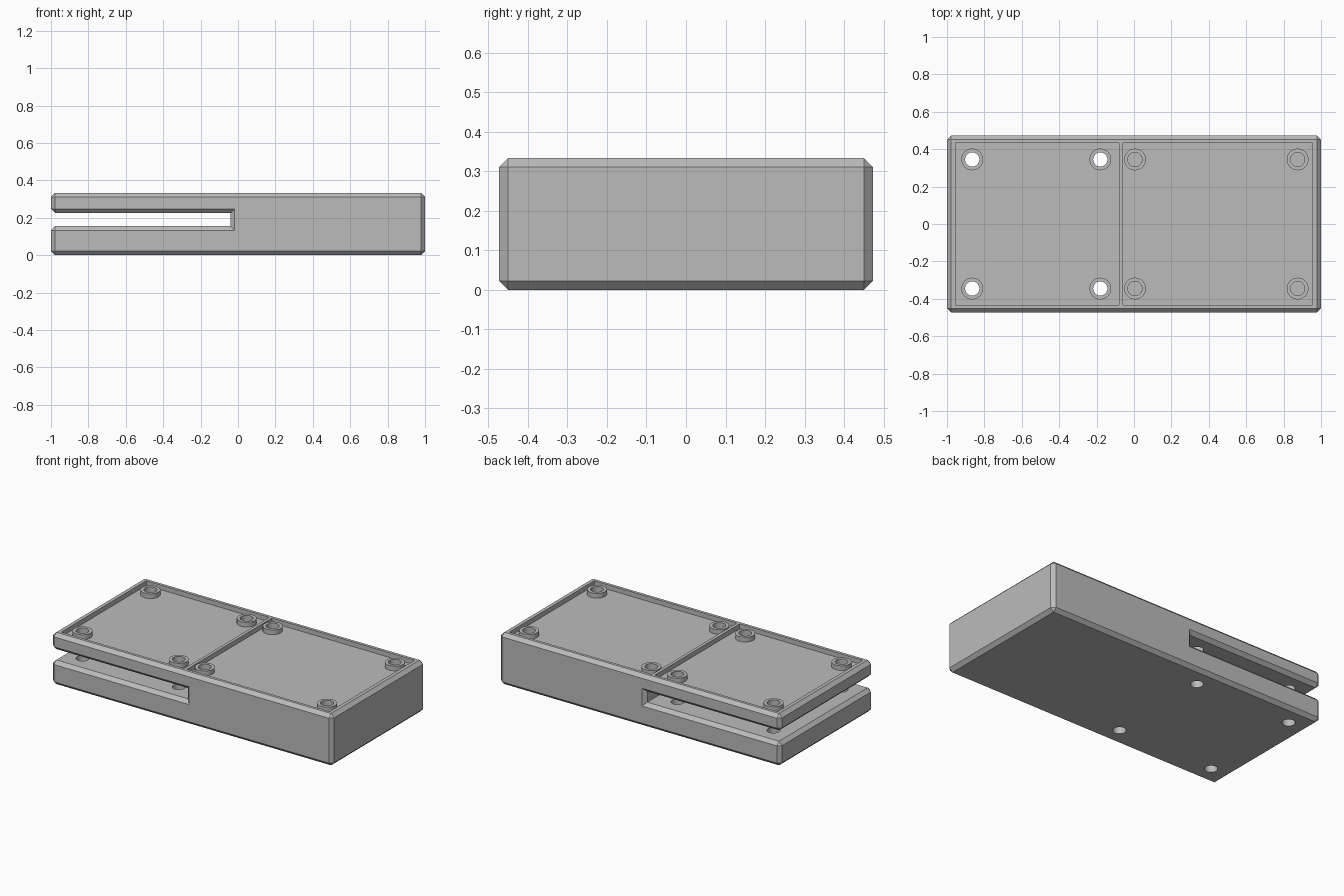
import bpy, bmesh, math
from mathutils import Matrix

if "Cube" in bpy.data.objects:
    bpy.data.objects.remove(bpy.data.objects["Cube"])

HALF_Y, TOP, CHAMFER = 0.4725, 0.333, 0.022
RECESS = 0.03
FLOOR = TOP - RECESS
HOLE_R, BOSS_R, SIDES = 0.038, 0.058, 40

grey = bpy.data.materials.new("plain grey")
grey.use_nodes = True
grey.diffuse_color = (0.5, 0.5, 0.5, 1)
grey.node_tree.nodes["Principled BSDF"].inputs["Base Color"].default_value = (0.5, 0.5, 0.5, 1)


def add_object(name, bm):
    bmesh.ops.recalc_face_normals(bm, faces=bm.faces)
    mesh = bpy.data.meshes.new(name)
    bm.to_mesh(mesh)
    bm.free()
    mesh.materials.append(grey)
    obj = bpy.data.objects.new(name, mesh)
    bpy.context.collection.objects.link(obj)
    return obj


def box(name, x0, x1, half_y, z0, z1):
    bm = bmesh.new()
    place = Matrix.Translation(((x0 + x1) / 2, 0, (z0 + z1) / 2))
    size = Matrix.Diagonal((x1 - x0, 2 * half_y, z1 - z0, 1))
    bmesh.ops.create_cube(bm, size=1, matrix=place @ size)
    return add_object(name, bm)


def cylinder(name, x, y, z0, z1, radius):
    bm = bmesh.new()
    bmesh.ops.create_cone(bm, cap_ends=True, segments=SIDES, radius1=radius, radius2=radius,
                          depth=z1 - z0, matrix=Matrix.Translation((x, y, (z0 + z1) / 2)))
    return add_object(name, bm)


def ring(name, x, y, z0, z1):
    # Tube with a flat top, open below where it meets the floor
    bm = bmesh.new()
    loops = []
    for r, z in ((BOSS_R, z0), (BOSS_R, z1), (HOLE_R, z1), (HOLE_R, z0)):
        angles = [2 * math.pi * i / SIDES for i in range(SIDES)]
        loops.append([bm.verts.new((x + r * math.cos(a), y + r * math.sin(a), z)) for a in angles])
    for k in range(4):
        a, b = loops[k], loops[(k + 1) % 4]
        for i in range(SIDES):
            j = (i + 1) % SIDES
            bm.faces.new((a[i], a[j], b[j], b[i]))
    return add_object(name, bm)


def cut(target, cutter):
    mod = target.modifiers.new("cut", 'BOOLEAN')
    mod.operation, mod.solver, mod.object = 'DIFFERENCE', 'EXACT', cutter
    bpy.context.view_layer.update()
    graph = bpy.context.evaluated_depsgraph_get()
    mesh = bpy.data.meshes.new_from_object(target.evaluated_get(graph))
    target.modifiers.clear()
    target.data = mesh
    bpy.data.objects.remove(cutter)


# Body: slotted side profile pulled across the width, chamfered on its outer edges
SLOT_END, SLOT_LOW, SLOT_HIGH = -0.04, 0.155, 0.225
profile = [(-1, 0), (1, 0), (1, TOP), (-1, TOP), (-1, SLOT_HIGH),
           (SLOT_END, SLOT_HIGH), (SLOT_END, SLOT_LOW), (-1, SLOT_LOW)]
bm = bmesh.new()
side = bm.faces.new([bm.verts.new((x, -HALF_Y, z)) for x, z in profile])
pulled = bmesh.ops.extrude_face_region(bm, geom=[side])
bmesh.ops.translate(bm, vec=(0, 2 * HALF_Y, 0),
                    verts=[v for v in pulled["geom"] if isinstance(v, bmesh.types.BMVert)])
bmesh.ops.recalc_face_normals(bm, faces=bm.faces)
inner = lambda e: all(abs(v.co.x - SLOT_END) < 1e-4 for v in e.verts) and \
    abs(e.verts[0].co.y - e.verts[1].co.y) > 0.1
bmesh.ops.bevel(bm, geom=[e for e in bm.edges if not inner(e)], offset=CHAMFER,
                offset_type='OFFSET', segments=1, profile=0.5, affect='EDGES')
body = add_object("body", bm)

# Two shallow trays in the top, with a thin divider between them
for x0, x1 in ((-0.955, -0.08), (-0.06, 0.955)):
    cut(body, box("tray_cutter", x0, x1, 0.432, FLOOR, TOP + 0.1))

# Screw holes (through on the slotted side, blind on the solid side) and raised rims
parts = [body]
for x, bottom, label in ((-0.865, -0.1, "right_outer"), (-0.18, -0.1, "right_inner"),
                         (0.005, 0.13, "left_inner"), (0.875, 0.13, "left_outer")):
    for y, end in ((-0.345, "front"), (0.345, "back")):
        cut(body, cylinder("hole_cutter", x, y, bottom, TOP + 0.1, HOLE_R))
        parts.append(ring(f"boss_{label}_{end}", x, y, FLOOR - 0.002, TOP))

# Smooth round walls, crisp edges
bpy.ops.object.select_all(action='DESELECT')
for part in parts:
    part.select_set(True)
bpy.context.view_layer.objects.active = body
bpy.ops.object.shade_smooth_by_angle(angle=math.radians(30))
